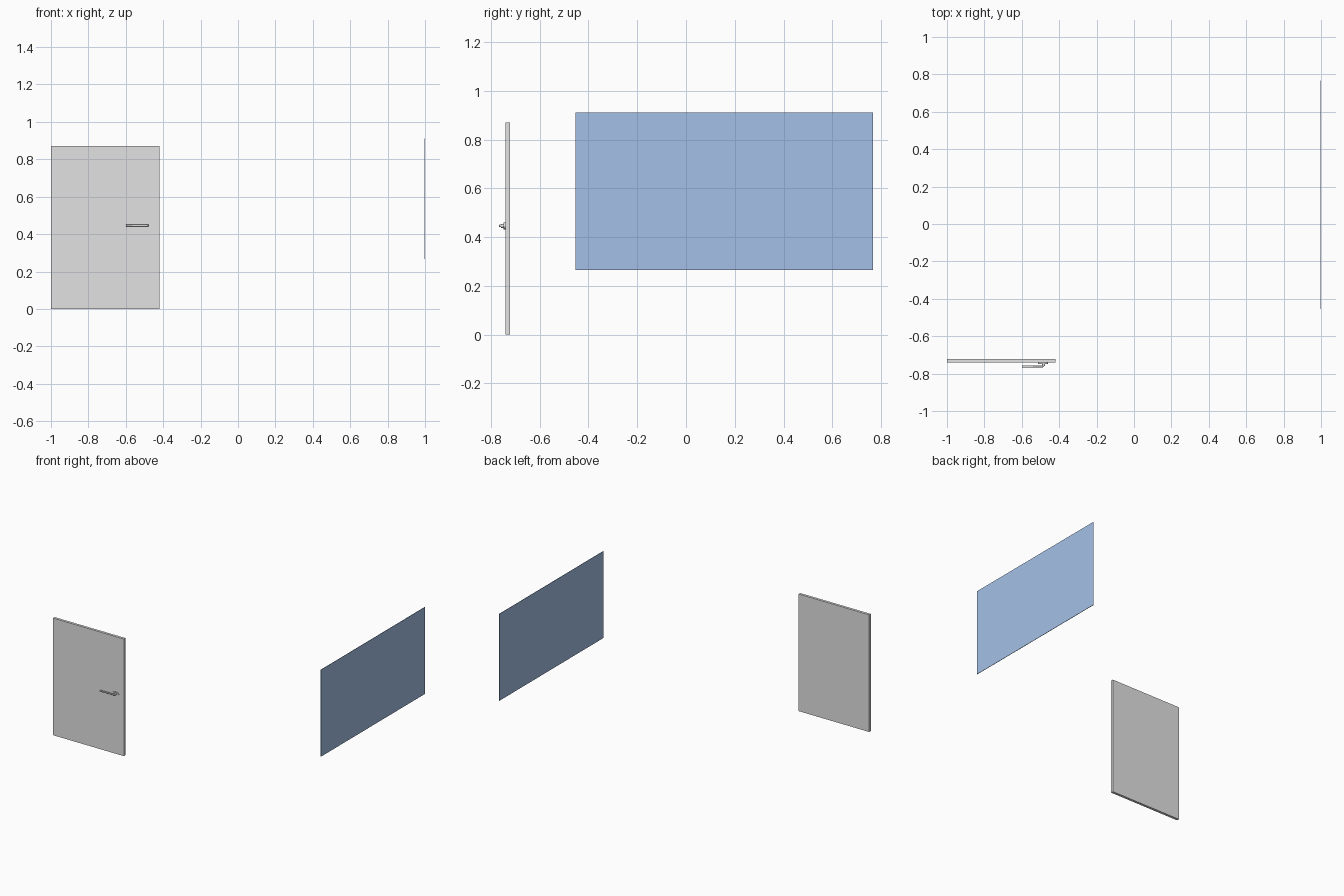
import bpy
import math
from mathutils import Vector

default = bpy.data.objects.get("Cube")
if default:
    bpy.data.objects.remove(default, do_unlink=True)


def make_material(name, rgb):
    mat = bpy.data.materials.new(name)
    mat.use_nodes = True
    color = (*rgb, 1.0)
    mat.diffuse_color = color
    mat.node_tree.nodes["Principled BSDF"].inputs["Base Color"].default_value = color
    return mat


def finish(obj, name, mat):
    obj.name = name
    obj.data.materials.append(mat)
    return obj


def box(name, low, high, mat):
    low, high = Vector(low), Vector(high)
    bpy.ops.mesh.primitive_cube_add(size=1, location=(low + high) / 2)
    obj = bpy.context.object
    obj.scale = high - low
    bpy.ops.object.transform_apply(location=False, rotation=False, scale=True)
    return finish(obj, name, mat)


def disc(name, centre, radius, depth, stretch, mat):
    # Cylinder along y, optionally widened along x
    bpy.ops.mesh.primitive_cylinder_add(vertices=24, radius=radius, depth=depth,
                                        location=centre, rotation=(math.pi / 2, 0, 0))
    obj = bpy.context.object
    obj.scale.x = stretch
    bpy.ops.object.transform_apply(location=False, rotation=True, scale=True)
    bpy.ops.object.shade_smooth_by_angle()
    return finish(obj, name, mat)


grey = make_material("light grey", (0.76, 0.76, 0.76))
blue = make_material("pale blue glass", (0.37, 0.53, 0.80))

# Door leaf and window pane
box("door_leaf", (-1.0, -0.741, 0), (-0.42, -0.722, 0.87), grey)
box("window_pane", (0.997, -0.454, 0.266), (1.0, 0.766, 0.911), blue)

# Handle: oval rose and a lever bent toward the hinge side
handle_z = 0.446
disc("handle_rose", (-0.486, -0.744, handle_z), 0.015, 0.007, 1.75, grey)
disc("handle_neck", (-0.483, -0.751, handle_z), 0.008, 0.014, 1, grey)

curve = bpy.data.curves.new("handle_lever", "CURVE")
curve.dimensions = "3D"
curve.bevel_depth = 0.0055
curve.bevel_resolution = 3
curve.use_fill_caps = True
path = curve.splines.new("POLY")
points = [(-0.483, -0.745), (-0.483, -0.755), (-0.487, -0.7605),
          (-0.495, -0.762), (-0.60, -0.762)]
path.points.add(len(points) - 1)
for point, (x, y) in zip(path.points, points):
    point.co = (x, y, handle_z, 1)
lever = bpy.data.objects.new("handle_lever", curve)
bpy.context.collection.objects.link(lever)
finish(lever, "handle_lever", grey)
